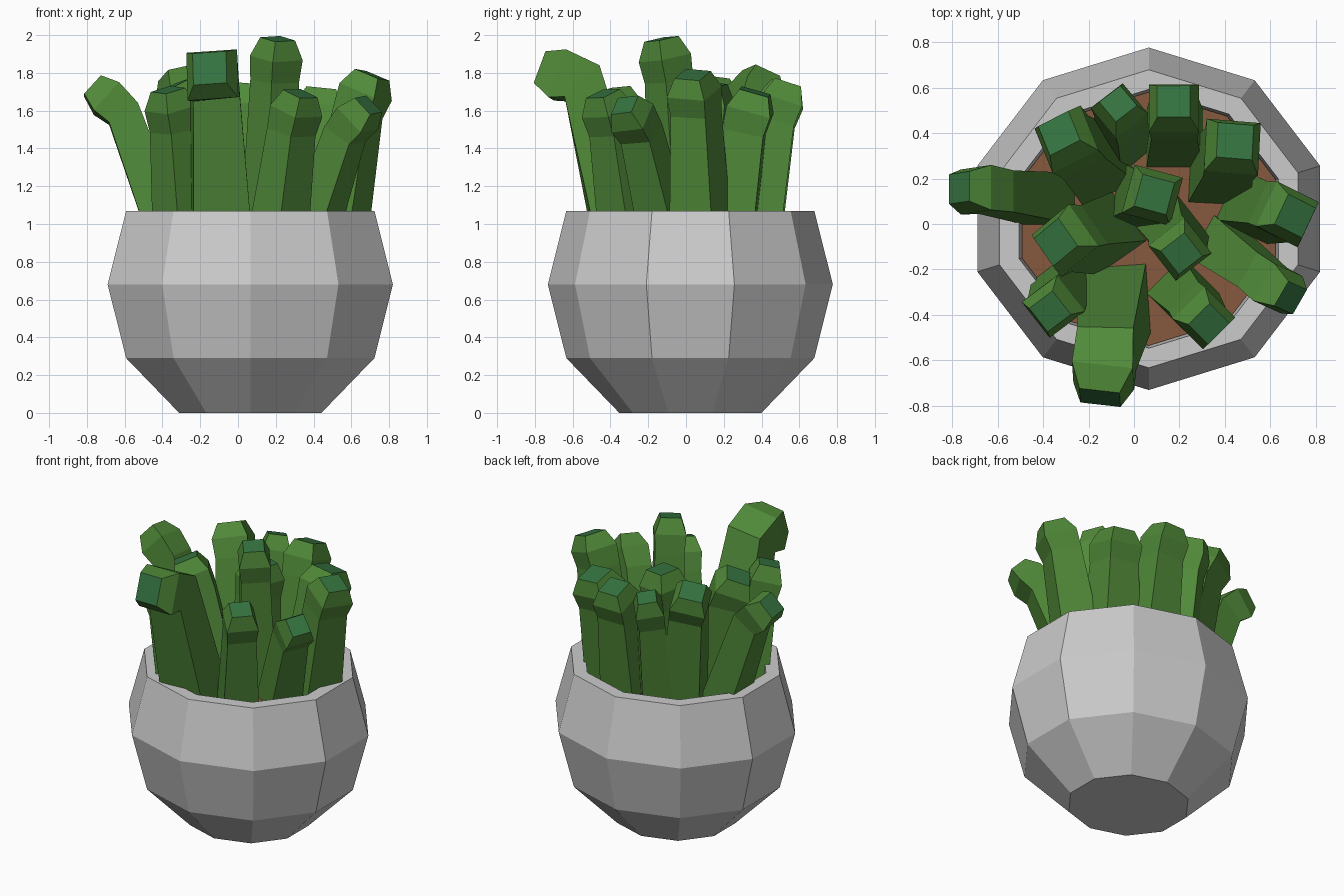
import bpy, bmesh
from math import cos, sin, radians
from mathutils import Vector

if "Cube" in bpy.data.objects:
    bpy.data.objects.remove(bpy.data.objects["Cube"])


def material(name, rgb):
    m = bpy.data.materials.new(name)
    m.diffuse_color = (*rgb, 1)
    m.use_nodes = True
    m.node_tree.nodes["Principled BSDF"].inputs["Base Color"].default_value = m.diffuse_color
    return m


GREEN = material("leaf_green", (0.08, 0.25, 0.04))
TIP = material("tip_green", (0.035, 0.17, 0.05))
SOIL = material("soil_brown", (0.24, 0.10, 0.05))
CX, CY = 0.065, 0.023


def loft(name, rings, mats=(), cap_mat=0):
    """Skin a stack of point rings, closing both ends."""
    bm = bmesh.new()
    loops = [[bm.verts.new(p) for p in ring] for ring in rings]
    n = len(loops[0])
    for a, b in zip(loops, loops[1:]):
        for i in range(n):
            j = (i + 1) % n
            bm.faces.new((a[i], a[j], b[j], b[i]))
    bm.faces.new(loops[0][::-1])
    bm.faces.new(loops[-1]).material_index = cap_mat
    bmesh.ops.recalc_face_normals(bm, faces=bm.faces[:])
    me = bpy.data.meshes.new(name)
    bm.to_mesh(me)
    bm.free()
    for m in mats:
        me.materials.append(m)
    ob = bpy.data.objects.new(name, me)
    bpy.context.collection.objects.link(ob)
    return ob


def decagon(r, z):
    return [(CX + r * cos(radians(18 + 36 * i)),
             CY + 0.95 * r * sin(radians(18 + 36 * i)), z) for i in range(10)]


def square(center, normal, half, yaw):
    d = normal.normalized()
    u = Vector((cos(radians(yaw)), sin(radians(yaw)), 0))
    u = (u - d * u.dot(d)).normalized()
    v = d.cross(u)
    return [center + (u * a + v * b) * half
            for a, b in ((-1, -1), (1, -1), (1, 1), (-1, 1))]


def stalk(name, bx, by, tx, ty, tz, r, yaw, frac=0.6, drop=None):
    """Square stem that bends at a neck, swells, then tapers to a flat tip."""
    base, tip = Vector((bx, by, 0.92)), Vector((tx, ty, tz))
    lean = (tip - base).xy.length
    neck = base.lerp(tip, frac)
    neck.z = tz - (drop or 0.25 - 0.25 * lean)
    d0, d1 = (neck - base).normalized(), (tip - neck).normalized()
    loft(name, [
        square(base, Vector((0, 0, 1)), r * 1.15, yaw),
        square(neck, d0 + d1, r * 0.92, yaw),
        square(neck.lerp(tip, 0.55), d1, r, yaw),
        square(tip, d1, r * 0.66, yaw)], [GREEN, TIP], 1)


# Ten-sided pot: outer wall, rim, inner wall
loft("pot", [decagon(r, z) for r, z in (
    (0.396, 0), (0.691, 0.29), (0.794, 0.68),
    (0.691, 1.07), (0.60, 1.07), (0.585, 0.90))])

# Soil disc
loft("soil", [decagon(0.588, 0.91), decagon(0.588, 0.96)], [SOIL])

# Stalks: base x y, tip x y z, half width, yaw
stalks = (
    (-0.36, 0.11, -0.77, 0.16, 1.73, 0.10, 0),
    (-0.15, 0.25, -0.33, 0.40, 1.80, 0.115, 22),
    (-0.04, 0.36, -0.07, 0.53, 1.74, 0.09, 40),
    (0.18, 0.37, 0.175, 0.54, 1.75, 0.11, 0),
    (0.38, 0.22, 0.445, 0.365, 1.70, 0.12, -3),
    (0.52, 0.08, 0.71, 0.035, 1.79, 0.11, -25),
    (0.38, -0.10, 0.69, -0.325, 1.63, 0.095, -30),
    (0.21, -0.30, 0.33, -0.44, 1.69, 0.10, 45),
    (0.17, -0.03, 0.21, -0.13, 1.98, 0.10, 38),
    (0.04, 0.11, 0.09, 0.13, 1.74, 0.11, -15),
    (-0.12, -0.04, -0.345, -0.08, 1.73, 0.115, 35),
    (-0.29, -0.27, -0.37, -0.385, 1.71, 0.10, 38),
    (-0.09, -0.33, -0.15, -0.765, 1.825, 0.135, 4, 0.5, 0.08),
)
for i, s in enumerate(stalks, 1):
    stalk(f"stalk_{i}", *s)
